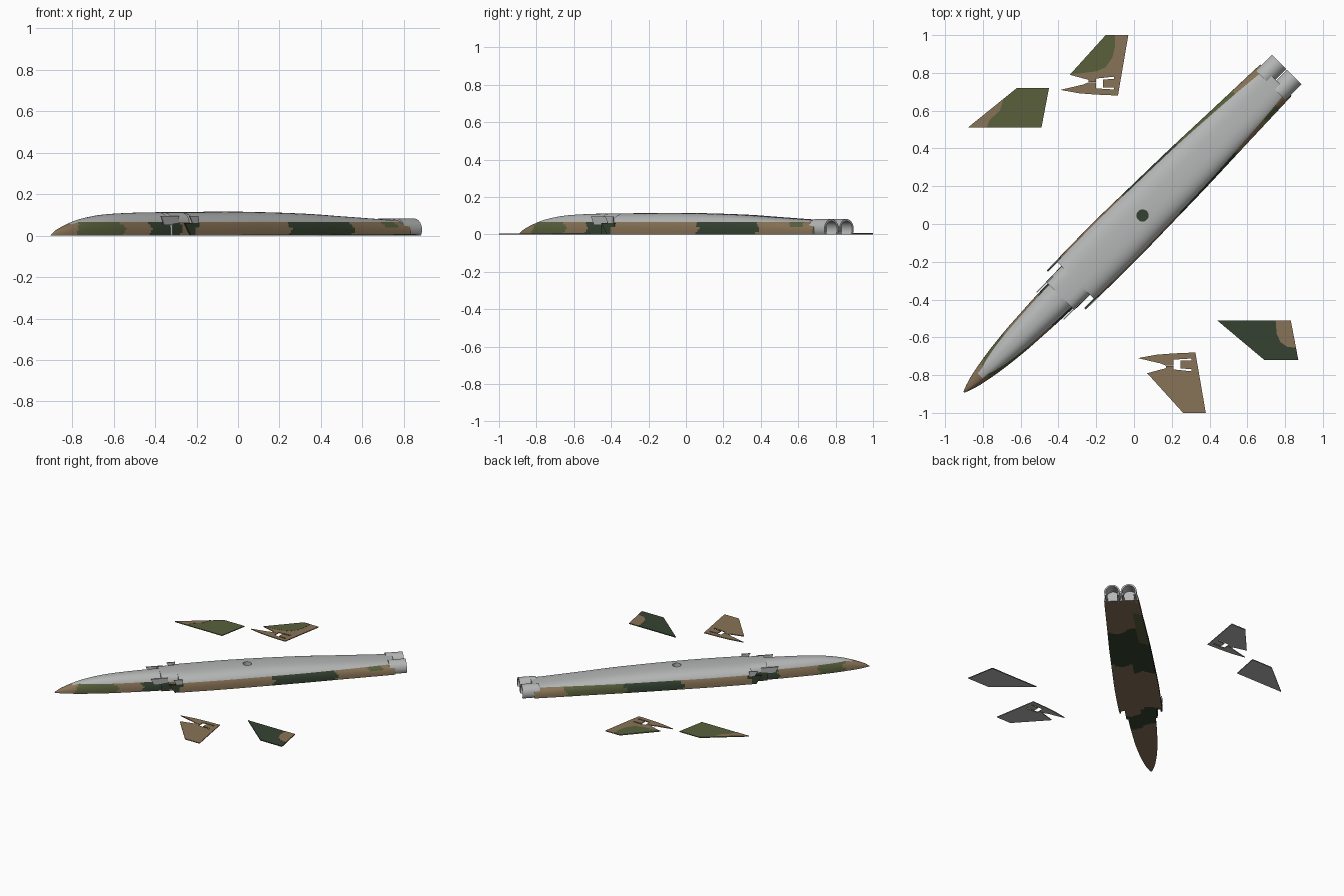
import bpy, bmesh, math
from mathutils import Matrix

if "Cube" in bpy.data.objects:
    bpy.data.objects.remove(bpy.data.objects["Cube"])

def material(name, rgb):
    m = bpy.data.materials.new(name)
    m.diffuse_color = (*rgb, 1)
    m.use_nodes = True
    m.node_tree.nodes["Principled BSDF"].inputs["Base Color"].default_value = m.diffuse_color
    return m

MATS = [material("light_grey", (0.46, 0.47, 0.465)), material("camo_brown", (0.25, 0.175, 0.095)),
        material("camo_olive", (0.10, 0.118, 0.046)), material("camo_dark_green", (0.036, 0.055, 0.031))]
GREY, BROWN, OLIVE, DARK = range(4)
# Fuselage frame: local x runs nose to tail, turned 45 degrees on the ground
FRAME = Matrix.Rotation(math.pi / 4, 4, 'Z') @ Matrix.Translation((0, 0.007, 0))

def finish(name, bm, frame=None, smooth=False):
    bmesh.ops.recalc_face_normals(bm, faces=bm.faces)
    me = bpy.data.meshes.new(name)
    bm.to_mesh(me)
    bm.free()
    for m in MATS:
        me.materials.append(m)
    ob = bpy.data.objects.new(name, me)
    bpy.context.collection.objects.link(ob)
    if frame:
        ob.matrix_world = frame
    if smooth:
        bpy.ops.object.select_all(action='DESELECT')
        ob.select_set(True)
        bpy.context.view_layer.objects.active = ob
        bpy.ops.object.shade_smooth_by_angle(angle=math.radians(35))
    return ob

def curve(table, x):
    """Smooth interpolation through (x, value) pairs."""
    n = len(table)
    i = 0
    while i < n - 2 and x > table[i + 1][0]:
        i += 1
    slope = lambda a, b: (table[b][1] - table[a][1]) / (table[b][0] - table[a][0])
    (x0, a), (x1, b) = table[i], table[i + 1]
    h = x1 - x0
    m0, m1 = slope(max(i - 1, 0), i + 1), slope(i, min(i + 2, n - 1))
    u = min(max((x - x0) / h, 0), 1)
    return (a * (1 + 2 * u) * (1 - u) ** 2 + m0 * h * u * (1 - u) ** 2
            + b * u * u * (3 - 2 * u) + m1 * h * u * u * (u - 1))

HEIGHT = [(-1.266, .004), (-1.23, .026), (-1.13, .062), (-1.06, .08), (-.92, .10), (-.7, .11), (-.4, .113),
          (0, .115), (.42, .106), (.7, .092), (1, .077), (1.1, .075)]
NOSE_W = [(-1.266, .004), (-1.23, .018), (-1.17, .035), (-1.05, .057), (-.9, .075), (-.785, .083),
          (-.61, .092), (-.4, .096)]
MAIN_W = [(-.43, .148), (-.14, .151), (.14, .146), (.42, .14), (.7, .13), (1, .12), (1.1, .116)]
SPLIT = .065

def camo(p):
    """Camouflage colour from place along and across the fuselage."""
    s, t = p.x, -p.y
    wob = s + .03 * math.sin(25 * t) + .012 * math.sin(120 * p.z + 9 * t)
    if t > 0:
        if -1.10 < wob < -.82 and t > .03 and p.z > .004:
            return OLIVE
        if .9 < wob < 1.0 and p.z > .04:
            return OLIVE
        return DARK if -.65 < wob < -.47 or .21 < wob < .66 else BROWN
    if -1.11 < wob < -.93 and t < -.03 and p.z > .004:
        return OLIVE
    if .45 < wob < .85 and t < -.07:
        return OLIVE
    return DARK if -.65 < wob < -.42 or .06 < wob < .66 else BROWN

def ring(s, w, h, n):
    """Flat-bottomed cross-section with a row of points on the colour line."""
    zs = min(SPLIT, h * .93)
    a0 = math.asin((zs / h) ** (n / 2))
    side = lambda z: w * max(0, 1 - (z / h) ** n) ** (1 / n)
    right = [(side(zs * k / 5), zs * k / 5) for k in range(5)]
    for k in range(9):
        a = a0 + (math.pi / 2 - a0) * k / 8
        right.append((w * max(0, math.cos(a)) ** (2 / n), h * math.sin(a) ** (2 / n)))
    pts = right + [(-y, z) for y, z in right[-2::-1]]
    pts += [(-w + 2 * w * k / 12, 0) for k in range(1, 12)]
    return [(s, y, z) for y, z in pts]

def loft(name, s0, s1, width, n, count):
    bm = bmesh.new()
    rows = []
    for i in range(count + 1):
        s = s0 + (s1 - s0) * i / count
        rows.append([bm.verts.new(p) for p in ring(s, curve(width, s), curve(HEIGHT, s), n)])
    m = len(rows[0])
    for a, b in zip(rows, rows[1:]):
        for k in range(m):
            f = bm.faces.new((a[k], a[(k + 1) % m], b[(k + 1) % m], b[k]))
            c = f.calc_center_median()
            upper = 5 <= k < 21
            f.material_index = GREY if upper and c.x > -1.14 else camo(c)
    for r in (rows[0], rows[-1]):
        bm.faces.new(r).material_index = GREY
    return finish(name, bm, FRAME, True)

# Fuselage: slim nose, stepped intake block, wide main body
loft("nose_section", -1.266, -.42, NOSE_W, 2.4, 70)
loft("intake_step", -.545, -.41, [(-.545, .106), (-.41, .108)], 4, 8)
body = loft("main_body", -.43, 1.07, MAIN_W, 3, 110)

# Round socket sunk into the top of the main body
bm = bmesh.new()
bmesh.ops.create_cone(bm, cap_ends=True, segments=24, radius1=.03, radius2=.03, depth=.2)
bmesh.ops.translate(bm, verts=bm.verts, vec=(.064, -.007, .11))
for f in bm.faces:
    f.material_index = DARK if f.calc_center_median().z < .02 else GREY
cutter = finish("socket_cutter", bm, FRAME)
cutter.hide_render = True
cutter.hide_viewport = True
mod = body.modifiers.new("socket", 'BOOLEAN')
mod.operation = 'DIFFERENCE'
mod.solver = 'EXACT'
mod.object = cutter

def box(name, x0, x1, y0, y1, z0, z1, mat, slant=0):
    bm = bmesh.new()
    bmesh.ops.create_cube(bm, size=1)
    for v in bm.verts:
        x, y, z = v.co
        v.co = ((x0 + (slant if z < 0 else 0)) if x < 0 else x1, y1 if y > 0 else y0, z1 if z > 0 else z0)
    for f in bm.faces:
        f.material_index = mat
    return finish(name, bm, FRAME)

for side, sg in (("left", 1), ("right", -1)):
    # Thin intake walls ahead of the steps
    box(side + "_inner_intake_wall", -.62, -.5, sg * .098, sg * .104, .05, .095, GREY, .02)
    box(side + "_outer_intake_wall", -.47, -.41, sg * .142, sg * .148, .06, .095, GREY, .02)
    box(side + "_lower_intake_wall", -.5, -.4, sg * .136, sg * .146, 0, .06, DARK, .04)
    # Open-bottomed exhaust tube
    bm = bmesh.new()
    rows = []
    for i in range(29):
        row = []
        for r, s in ((.054, 1.03), (.054, 1.15), (.043, 1.15), (.043, 1.03)):
            low = math.asin(.028 / r)
            a = -low + (math.pi + 2 * low) * i / 28
            row.append(bm.verts.new((s, sg * .057 + r * math.cos(a), .028 + r * math.sin(a))))
        rows.append(row)
    for a, b in zip(rows, rows[1:]):
        for k in range(4):
            bm.faces.new((a[k], a[(k + 1) % 4], b[(k + 1) % 4], b[k]))
    for r in (rows[0], rows[-1]):
        bm.faces.new(r)
    finish(side + "_exhaust", bm, FRAME, True)

def plate(name, pts, top, z0=0, z1=.006):
    """Flat panel painted on top, grey underneath."""
    bm = bmesh.new()
    f = bm.faces.new([bm.verts.new((x, y, z0)) for x, y in pts])
    ext = bmesh.ops.extrude_face_region(bm, geom=[f])
    bmesh.ops.translate(bm, verts=[v for v in ext['geom'] if isinstance(v, bmesh.types.BMVert)],
                        vec=(0, 0, z1 - z0))
    bm.normal_update()
    for f in bm.faces:
        f.material_index = GREY if f.calc_center_median().z < z0 + 1e-5 else top
    bmesh.ops.triangulate(bm, faces=[f for f in bm.faces if len(f.verts) > 4])
    return finish(name, bm)

def paint(name, pts, mat):
    plate(name, pts, mat, .0055, .007)

# Tailplanes
plate("left_tailplane", [(-.88, .51), (-.49, .51), (-.45, .72), (-.62, .72)], OLIVE)
paint("left_tailplane_patch", [(-.88, .51), (-.78, .51), (-.765, .55), (-.71, .6), (-.69, .663)], BROWN)
plate("right_tailplane", [(.44, -.51), (.69, -.72), (.87, -.72), (.83, -.51)], DARK)
paint("right_tailplane_patch", [(.75, -.51), (.755, -.58), (.775, -.625), (.81, -.65), (.857, -.655),
                                (.83, -.51)], BROWN)

# Fins with a slotted window holding a small tab; the second is a shifted mirror
FIN = [(-.39, .71), (-.29, .692), (-.2, .685), (-.085, .68), (-.03, 1), (-.15, 1), (-.34, .79), (-.24, .763),
       (-.24, .752), (-.2, .752), (-.2, .77), (-.105, .78), (-.105, .768), (-.165, .765), (-.165, .722),
       (-.105, .722), (-.105, .712), (-.2, .718), (-.2, .75), (-.24, .75), (-.27, .738)]
plate("left_fin", FIN, BROWN)
plate("right_fin", [(x + .41, -y) for x, y in FIN][::-1], BROWN)
paint("left_fin_patch", [(-.34, .79), (-.28, .798), (-.2, .808), (-.15, .83), (-.115, .88), (-.1, .94),
                         (-.1, 1), (-.15, 1)], OLIVE)
